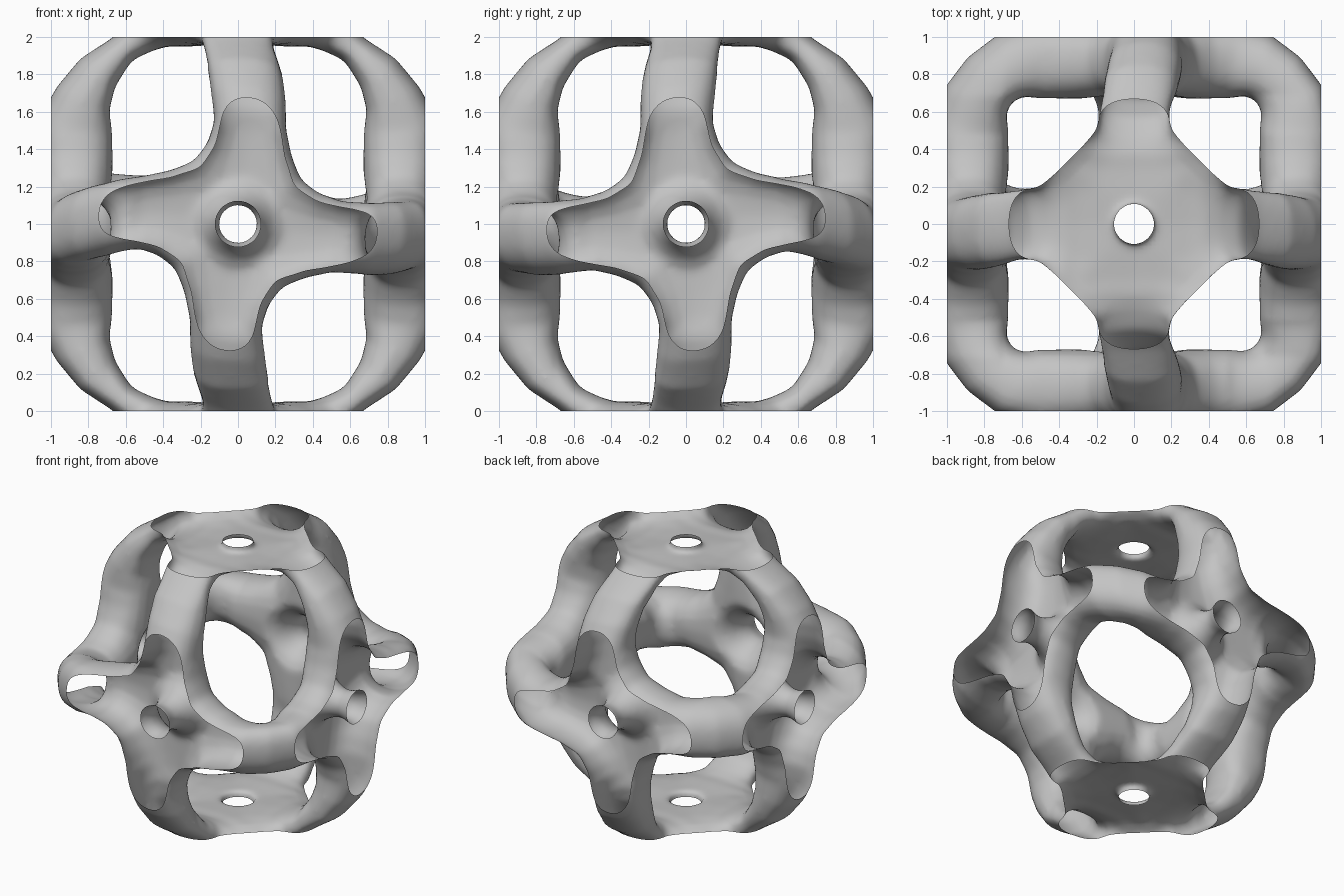
import bpy, bmesh, math
from mathutils import Matrix, Vector

cube = bpy.data.objects.get("Cube")
if cube:
    bpy.data.objects.remove(cube, do_unlink=True)

# Arm paths: (along, out, half thickness, half width)
hub_end = [(-.05, .87, .2, .4), (.15, .87, .2, .38), (.28, .87, .2, .3), (.4, .87, .2, .23),
           (.53, .87, .2, .195)]
bend = [(.66, .85, .18, .195), (.775, .775, .165, .195)]
cap_end = [(.83, .67, .155, .2), (.75, .81, .12, .2), (.62, .935, .08, .19), (.51, 1.01, .1, .2),
           (.42, 1.07, .13, .34), (.32, 1.09, .145, .47), (.15, 1.1, .145, .55),
           (-.05, 1.1, .145, .56)]


def swap(points):
    return [(v, u, r, w) for u, v, r, w in points]


level_path = hub_end + bend + swap(bend[:1] + hub_end[::-1])
upright_path = swap(hub_end) + cap_end

# Hole profiles: (distance from the middle, radius)
side_hole = [(.6, .34), (.67, .26), (.71, .19), (.76, .15), (.83, .115), (.9, .1), (.95, .11),
             (1, .13), (1.4, .14)]
cap_hole = [(.85, .26), (.92, .16), (.97, .11), (1.4, .1)]
SIDES = 20
ANGLES = [2 * math.pi * k / SIDES for k in range(SIDES)]


def skin(bm, rings):
    """Close a row of point rings into a solid."""
    rings = [[bm.verts.new(p) for p in ring] for ring in rings]
    for low, high in zip(rings, rings[1:]):
        for k in range(SIDES):
            n = (k + 1) % SIDES
            bm.faces.new((low[k], low[n], high[n], high[k]))
    bm.faces.new(rings[0])
    bm.faces.new(rings[-1])


def squarish(value):
    return math.copysign(abs(value) ** .85, value)


def add_arm(bm, path, u_axis, v_axis):
    """Sweep a slightly squared oval along a flat path lying in the u, v plane."""
    u_axis, v_axis = Vector(u_axis), Vector(v_axis)
    side = u_axis.cross(v_axis)
    rings = []
    for i, (u, v, r, w) in enumerate(path):
        a, b = path[max(i - 1, 0)], path[min(i + 1, len(path) - 1)]
        tangent = (u_axis * (b[0] - a[0]) + v_axis * (b[1] - a[1])).normalized()
        normal = tangent.cross(side)
        centre = u_axis * u + v_axis * v
        rings.append([centre + normal * r * squarish(math.cos(t))
                      + side * w * squarish(math.sin(t)) for t in ANGLES])
    skin(bm, rings)


def add_hole(bm, profile, turn):
    skin(bm, [[turn @ Vector((r * math.cos(t), r * math.sin(t), z)) for t in ANGLES]
              for z, r in profile])


def add_object(name, bm):
    bmesh.ops.recalc_face_normals(bm, faces=bm.faces)
    mesh = bpy.data.meshes.new(name)
    bm.to_mesh(mesh)
    bm.free()
    obj = bpy.data.objects.new(name, mesh)
    bpy.context.collection.objects.link(obj)
    return obj


# Twelve arms joining six hubs
bm = bmesh.new()
compass = [(1, 0, 0), (0, 1, 0), (-1, 0, 0), (0, -1, 0)]
for i, direction in enumerate(compass):
    add_arm(bm, level_path, direction, compass[(i + 1) % 4])
    for up in (1, -1):
        add_arm(bm, upright_path, direction, (0, 0, up))
frame = add_object("hollow_frame", bm)

# Flared cutters for the hole through each hub
bm = bmesh.new()
for sign in (1, -1):
    for axis in 'XY':
        add_hole(bm, side_hole, Matrix.Rotation(sign * math.pi / 2, 4, axis))
    add_hole(bm, cap_hole, Matrix.Rotation(math.pi * (sign < 0), 4, 'X'))
cutter = add_object("hub_hole_cutter", bm)
cutter.hide_render = True


def add_remesh(name):
    remesh = frame.modifiers.new(name, 'REMESH')
    remesh.mode = 'VOXEL'
    remesh.voxel_size = .022


# Fuse, pierce and soften the frame
add_remesh("fuse")
pierce = frame.modifiers.new("pierce", 'BOOLEAN')
pierce.operation = 'DIFFERENCE'
pierce.solver = 'EXACT'
pierce.object = cutter
add_remesh("even_out")
soften = frame.modifiers.new("soften", 'SMOOTH')
soften.factor = .5
soften.iterations = 6
bpy.context.view_layer.update()
graph = bpy.context.evaluated_depsgraph_get()
solid = bpy.data.meshes.new_from_object(frame.evaluated_get(graph))
frame.modifiers.clear()
bpy.data.objects.remove(cutter, do_unlink=True)

# Twist the side hubs a little, then slice the frame open on all six sides
bm = bmesh.new()
bm.from_mesh(solid)
for vert in bm.verts:
    p = vert.co
    for axis, across, amount in ((1, 0, .28), (0, 1, -.22)):
        reach = math.hypot(p[across], p.z)
        if abs(p[axis]) > .5 and reach < 1:
            turn = amount * (1 - reach) * min(1, (abs(p[axis]) - .5) / .2)
            c, s = math.cos(turn), math.sin(turn)
            p[across], p.z = p[across] * c + p.z * s, p.z * c - p[across] * s
for axis in range(3):
    for sign in (1, -1):
        normal = Vector((0, 0, 0))
        normal[axis] = sign
        bmesh.ops.bisect_plane(bm, geom=bm.verts[:] + bm.edges[:] + bm.faces[:], dist=1e-5,
                               plane_co=normal, plane_no=normal, clear_outer=True)
bmesh.ops.translate(bm, verts=bm.verts, vec=(0, 0, 1))
bm.to_mesh(solid)
bm.free()
frame.data = solid

# Plain grey finish
grey = bpy.data.materials.new("light_grey")
grey.use_nodes = True
colour = (.55, .55, .55, 1)
grey.diffuse_color = colour
grey.node_tree.nodes["Principled BSDF"].inputs["Base Color"].default_value = colour
solid.materials.clear()
solid.materials.append(grey)
for polygon in solid.polygons:
    polygon.material_index = 0

bpy.ops.object.select_all(action='DESELECT')
frame.select_set(True)
bpy.context.view_layer.objects.active = frame
bpy.ops.object.shade_smooth_by_angle(angle=math.radians(40))
